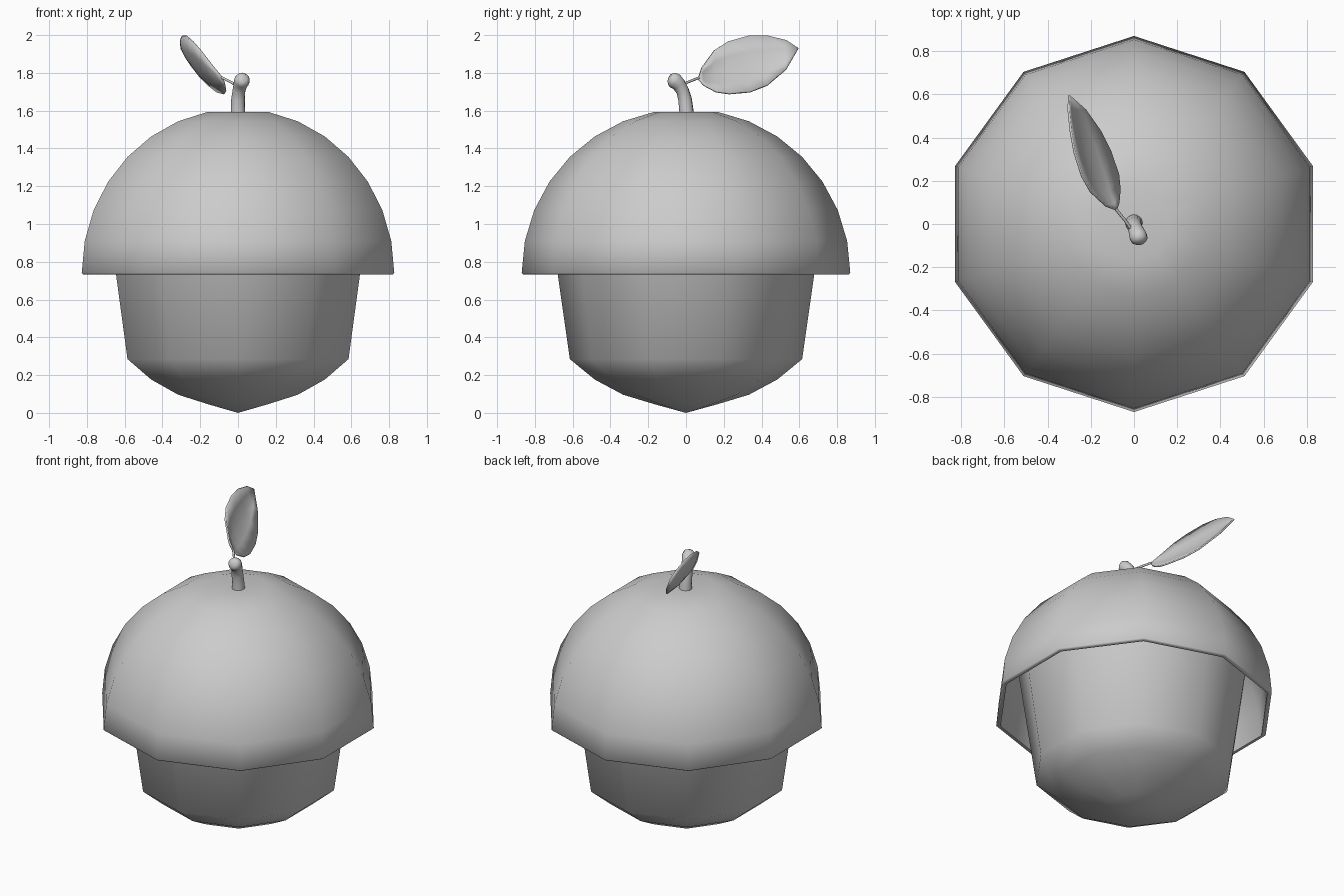
import bpy, bmesh
from math import sin, cos, radians, pi
from mathutils import Vector

if "Cube" in bpy.data.objects:
    bpy.data.objects.remove(bpy.data.objects["Cube"])

SIDES = 10


def finish(name, bm, angle=60):
    bmesh.ops.recalc_face_normals(bm, faces=bm.faces)
    me = bpy.data.meshes.new(name)
    bm.to_mesh(me)
    bm.free()
    ob = bpy.data.objects.new(name, me)
    bpy.context.collection.objects.link(ob)
    bpy.ops.object.select_all(action='DESELECT')
    ob.select_set(True)
    bpy.context.view_layer.objects.active = ob
    bpy.ops.object.shade_smooth_by_angle(angle=radians(angle))
    return ob


def skin(bm, rings):
    """Join closed rings; a one-point ring is a pole."""
    for a, b in zip(rings, rings[1:]):
        n = max(len(a), len(b))
        for i in range(n):
            j = (i + 1) % n
            if len(a) == 1:
                bm.faces.new((a[0], b[i], b[j]))
            elif len(b) == 1:
                bm.faces.new((a[i], a[j], b[0]))
            else:
                bm.faces.new((a[i], a[j], b[j], b[i]))


def lathe(name, profile):
    bm = bmesh.new()
    rings = []
    for r, z in profile:
        if r == 0:
            rings.append([bm.verts.new((0, 0, z))])
        else:
            rings.append([bm.verts.new((r * cos(pi / 2 + k * 2 * pi / SIDES),
                                        r * sin(pi / 2 + k * 2 * pi / SIDES), z))
                          for k in range(SIDES)])
    skin(bm, rings)
    return finish(name, bm)


def tube(name, path, sides=12):
    """Round tube along (x, y, z, radius) points, closed at both ends."""
    bm = bmesh.new()
    pts = [Vector(p[:3]) for p in path]
    rings = []
    for i, p in enumerate(pts):
        t = (pts[min(i + 1, len(pts) - 1)] - pts[max(i - 1, 0)]).normalized()
        u = t.cross(Vector((0.9, 0.1, -0.1))).normalized()
        v = t.cross(u)
        r = path[i][3]
        rings.append([bm.verts.new(p + r * (cos(a) * u + sin(a) * v))
                      for a in (k * 2 * pi / sides for k in range(sides))])
    skin(bm, rings)
    bm.faces.new(rings[0])
    bm.faces.new(rings[-1])
    return finish(name, bm)


# Cap: hollow ten-sided dome with a dimple under the stem
step = radians(11.25)
outer = [(0.87 * cos(k * step), 0.74 + 0.87 * sin(k * step)) for k in range(8)]
inner = [(0.84 * cos(k * step), 0.74 + 0.84 * sin(k * step)) for k in range(7, 0, -1)]
lathe("cap", [(0, 1.51)] + inner + [(0.842, 0.733), (0.862, 0.733)] + outer + [(0, 1.56)])

# Nut: tapered wall above a rounded bottom, top tucked into the cap
bowl = [(0.87 * cos(k * step), 0.90 - 0.87 * sin(k * step)) for k in range(7, 3, -1)]
lathe("nut", [(0, 0)] + bowl + [(0.737, 1.14), (0, 1.14)])

# Stem with a rounded knob
tube("stem", [(0, 0.005, 1.54, 0.042), (0, 0.002, 1.60, 0.038), (0, -0.005, 1.66, 0.036),
              (0.005, -0.018, 1.705, 0.034), (0.013, -0.038, 1.738, 0.037),
              (0.02, -0.058, 1.757, 0.042), (0.025, -0.075, 1.768, 0.038),
              (0.028, -0.088, 1.774, 0.022)])

# Leaf stalk
tube("leaf_stalk", [(-0.015, -0.02, 1.738, 0.008), (-0.04, 0.015, 1.753, 0.007),
                    (-0.085, 0.07, 1.775, 0.007)], 8)

# Leaf: upper and lower edge points with a sunken midrib
upper = [(-.13, .085, 1.83), (-.20, .15, 1.92), (-.24, .22, 1.965),
         (-.275, .33, 1.996), (-.293, .43, 1.997), (-.303, .53, 1.973)]
lower = [(-.07, .095, 1.735), (-.065, .16, 1.70), (-.072, .23, 1.69),
         (-.11, .34, 1.70), (-.155, .43, 1.735), (-.225, .53, 1.82)]
sink = Vector((.154, .038, .085)).normalized()
bm = bmesh.new()
base = bm.verts.new((-.08, .065, 1.77))
tip = bm.verts.new((-.30, .595, 1.93))
rows = []
for a, b in zip(upper, lower):
    a, b = Vector(a), Vector(b)
    depth = 0.1 * (a - b).length
    rows.append([bm.verts.new(a.lerp(b, t) - sink * depth * 4 * t * (1 - t))
                 for t in (0, .25, .5, .75, 1)])
for i in range(4):
    bm.faces.new((base, rows[0][i + 1], rows[0][i]))
    bm.faces.new((tip, rows[-1][i], rows[-1][i + 1]))
    for p, q in zip(rows, rows[1:]):
        bm.faces.new((p[i], p[i + 1], q[i + 1], q[i]))
leaf = finish("leaf", bm)
mod = leaf.modifiers.new("thickness", 'SOLIDIFY')
mod.thickness = 0.01
mod.offset = 0
